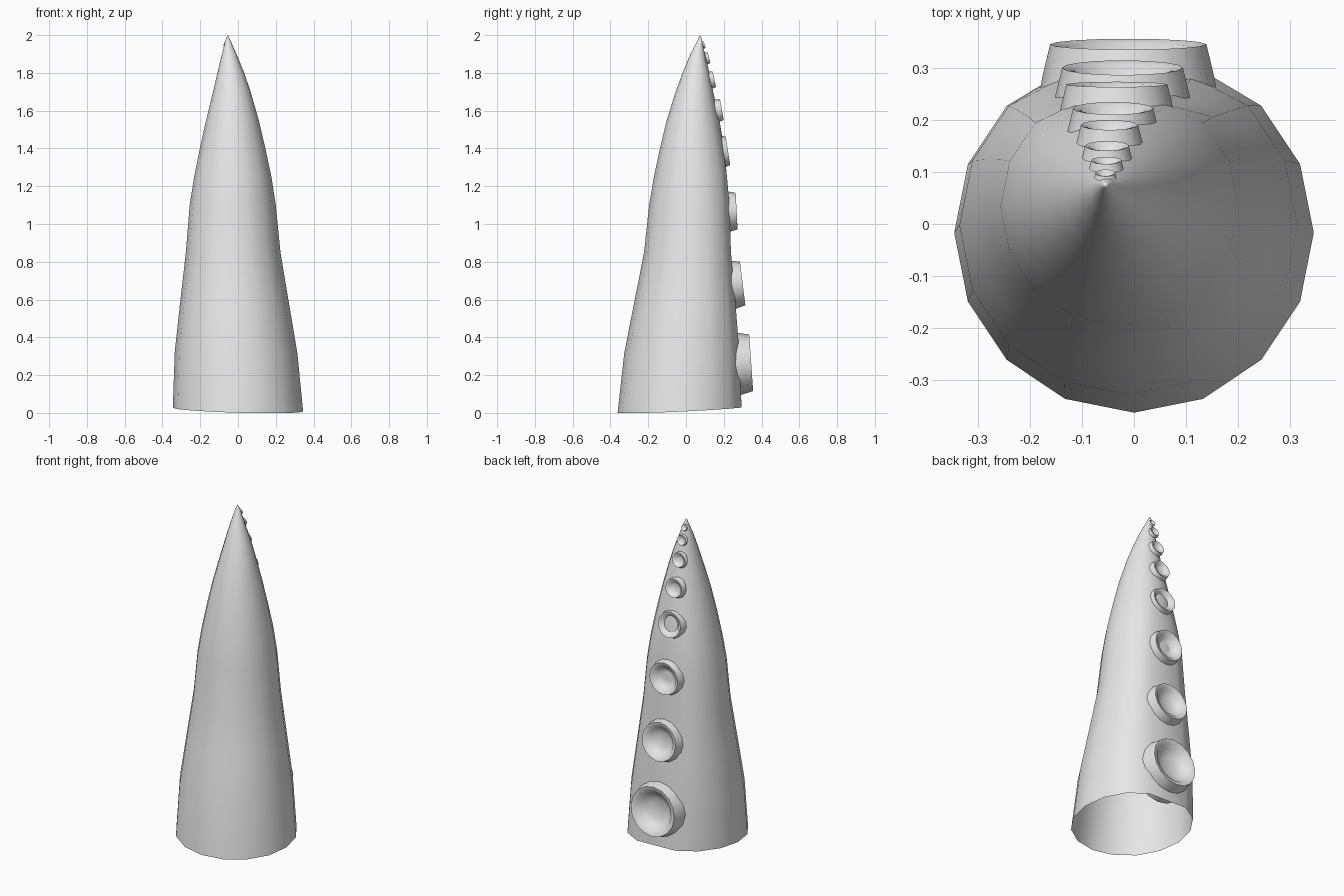
import bpy, bmesh, math
from mathutils import Matrix, Vector

if "Cube" in bpy.data.objects:
    bpy.data.objects.remove(bpy.data.objects["Cube"])

grey = bpy.data.materials.new("light_grey")
grey.diffuse_color = (0.8, 0.8, 0.8, 1)
grey.use_nodes = True
grey.node_tree.nodes["Principled BSDF"].inputs["Base Color"].default_value = grey.diffuse_color


def finish(bm, name, angle):
    me = bpy.data.meshes.new(name)
    bmesh.ops.recalc_face_normals(bm, faces=bm.faces)
    bm.to_mesh(me)
    bm.free()
    me.materials.append(grey)
    ob = bpy.data.objects.new(name, me)
    bpy.context.collection.objects.link(ob)
    bpy.context.view_layer.objects.active = ob
    ob.select_set(True)
    bpy.ops.object.shade_smooth_by_angle(angle=math.radians(angle))
    ob.select_set(False)
    return ob


def skin(bm, rings):
    # join successive rings; a ring of one vertex becomes a fan
    for a, b in zip(rings, rings[1:]):
        n = max(len(a), len(b))
        for i in range(n):
            j = (i + 1) % n
            if len(a) == 1:
                bm.faces.new((a[0], b[j], b[i]))
            elif len(b) == 1:
                bm.faces.new((a[i], a[j], b[0]))
            else:
                bm.faces.new((a[i], a[j], b[j], b[i]))


# Tapering arm, open below: z, left, right, front, back (back is flattened)
sections = [
    (0.018, -0.345, 0.345, -0.362, 0.294),
    (0.32, -0.335, 0.314, -0.327, 0.282),
    (0.58, -0.307, 0.27, -0.275, 0.262),
    (0.85, -0.276, 0.225, -0.222, 0.238),
    (1.10, -0.256, 0.200, -0.195, 0.230),
    (1.25, -0.232, 0.177, -0.170, 0.217),
    (1.40, -0.202, 0.145, -0.138, 0.202),
    (1.55, -0.169, 0.110, -0.102, 0.182),
    (1.70, -0.132, 0.067, -0.055, 0.155),
    (1.80, -0.109, 0.033, -0.018, 0.132),
    (1.90, -0.085, -0.008, 0.023, 0.103),
    (1.97, -0.067, -0.039, 0.060, 0.086),
    (1.99, -0.060, -0.049, 0.069, 0.080),
]
bm = bmesh.new()
rings = []
for z, left, right, front, back in sections:
    cx, r = (left + right) / 2, (right - left) / 2
    cy = front + r
    tilt = max(0, 1 - z / 0.4)  # the lower edge is slightly slanted
    ring = []
    for i in range(16):
        a = math.tau * i / 16
        x, y = cx + r * math.cos(a), min(cy + r * math.sin(a), back)
        ring.append(bm.verts.new((x, y, z + tilt * (0.05 * y - 0.03 * x))))
    rings.append(ring)
rings.append([bm.verts.new((-0.055, 0.075, 2.0))])
skin(bm, rings)
finish(bm, "tentacle_arm", 60)


# Cupped suckers: rim centre x, y, z, rim radius, upward tilt, body depth
suckers = [
    (-0.011, 0.345, 0.265, 0.150, 4, 1.35),
    (-0.022, 0.300, 0.685, 0.116, 7, 0.9),
    (-0.033, 0.268, 1.068, 0.097, 3, 0.9),
    (-0.040, 0.222, 1.388, 0.077, 9, 0.85),
    (-0.047, 0.190, 1.605, 0.055, 10, 0.8),
    (-0.052, 0.150, 1.767, 0.042, 13, 0.7),
    (-0.053, 0.122, 1.880, 0.029, 14, 0.7),
    (-0.055, 0.098, 1.951, 0.019, 20, 0.6),
]
for k, (x, y, z, r, tilt, d) in enumerate(suckers, 1):
    bm = bmesh.new()
    t = math.radians(tilt)
    frame = (Matrix.Translation((x, y, z))
             @ Matrix.Rotation(t - math.pi / 2, 4, 'X'))
    profile = [(0, -d), (0.7, -d), (1.08 + 0.1 * d, -0.8 * d),
               (1.1, -0.42), (1.0, 0), (0.82, -0.04),
               (0.66, -0.26), (0.38, -0.38), (0, -0.4)]
    rings = []
    for pr, ph in profile:
        n = 16 if pr else 1
        rings.append([bm.verts.new(frame @ Vector((
            r * pr * math.cos(math.tau * i / n),
            r * pr * math.sin(math.tau * i / n), r * ph))) for i in range(n)])
    skin(bm, rings)
    finish(bm, f"sucker_{k}", 50)
